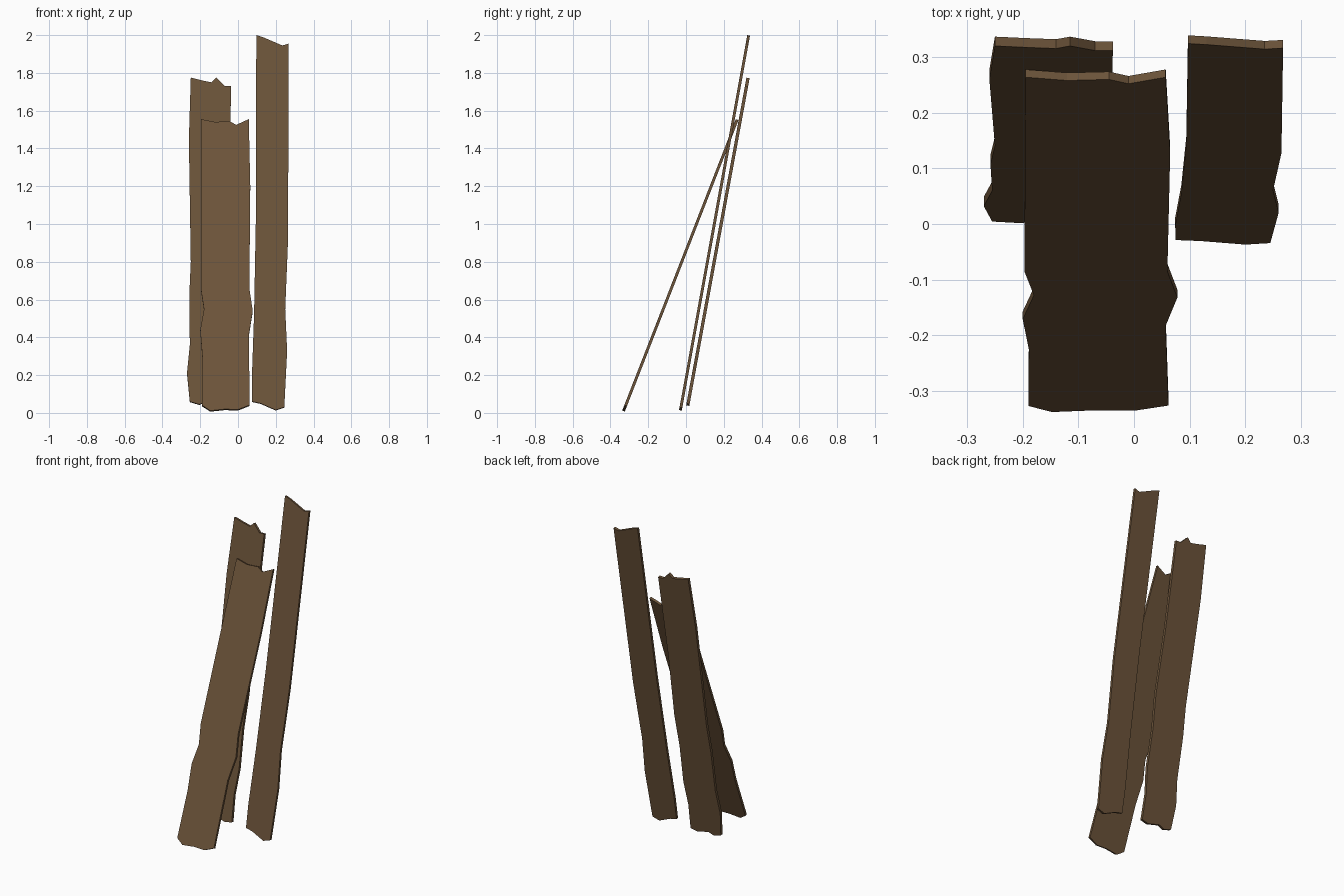
import bpy, bmesh
from mathutils import Vector

wood = bpy.data.materials.new("weathered_brown_wood")
wood.diffuse_color = (0.15, 0.088, 0.042, 1)


def plank(name, outline, z0, y0, slope, thick):
    """Splintered board: an (x, z) outline laid on a leaning plane, then thickened."""
    bm = bmesh.new()
    front = [bm.verts.new((x, y0 + slope * (z - z0), z)) for x, z in outline]
    face = bm.faces.new(front)
    back = bmesh.ops.extrude_face_region(bm, geom=[face], use_keep_orig=True)
    offset = Vector((0, 1, -slope)).normalized() * thick
    bmesh.ops.translate(bm, vec=offset,
                        verts=[g for g in back["geom"] if isinstance(g, bmesh.types.BMVert)])
    bmesh.ops.recalc_face_normals(bm, faces=bm.faces)
    mesh = bpy.data.meshes.new(name)
    bm.to_mesh(mesh)
    bm.free()
    mesh.materials.append(wood)
    bpy.context.collection.objects.link(bpy.data.objects.new(name, mesh))


# Outlines run: bottom edge, up the right side, top edge, down the left side
plank("front_plank", [
    (-0.19, 0.04), (-0.147, 0.012), (-0.07, 0.02), (0.0, 0.018), (0.062, 0.042),
    (0.057, 0.41), (0.078, 0.54), (0.06, 0.66), (0.065, 1.2), (0.057, 1.555),
    (-0.01, 1.525), (-0.045, 1.545), (-0.12, 1.54), (-0.195, 1.555),
    (-0.197, 0.66), (-0.18, 0.55), (-0.2, 0.44), (-0.189, 0.3)],
    0.012, -0.338, 0.39, 0.015)

plank("left_plank", [
    (-0.255, 0.06), (-0.205, 0.045), (-0.17, 0.06), (-0.09, 0.04), (-0.045, 0.05),
    (-0.05, 0.21), (-0.035, 0.36), (-0.04, 0.6), (-0.03, 0.8), (-0.04, 1.2), (-0.038, 1.73),
    (-0.07, 1.73), (-0.115, 1.775), (-0.14, 1.75), (-0.19, 1.76), (-0.25, 1.775),
    (-0.26, 1.45), (-0.25, 0.8), (-0.258, 0.62), (-0.255, 0.36), (-0.27, 0.21)],
    1.775, 0.32, 0.184, 0.017)

plank("right_plank", [
    (0.075, 0.06), (0.12, 0.05), (0.2, 0.015), (0.245, 0.03),
    (0.26, 0.33), (0.25, 0.55), (0.265, 0.92), (0.268, 1.955),
    (0.235, 1.945), (0.13, 1.99), (0.097, 2.0),
    (0.094, 1.0), (0.085, 0.52), (0.074, 0.2)],
    0.015, -0.037, 0.182, 0.015)
